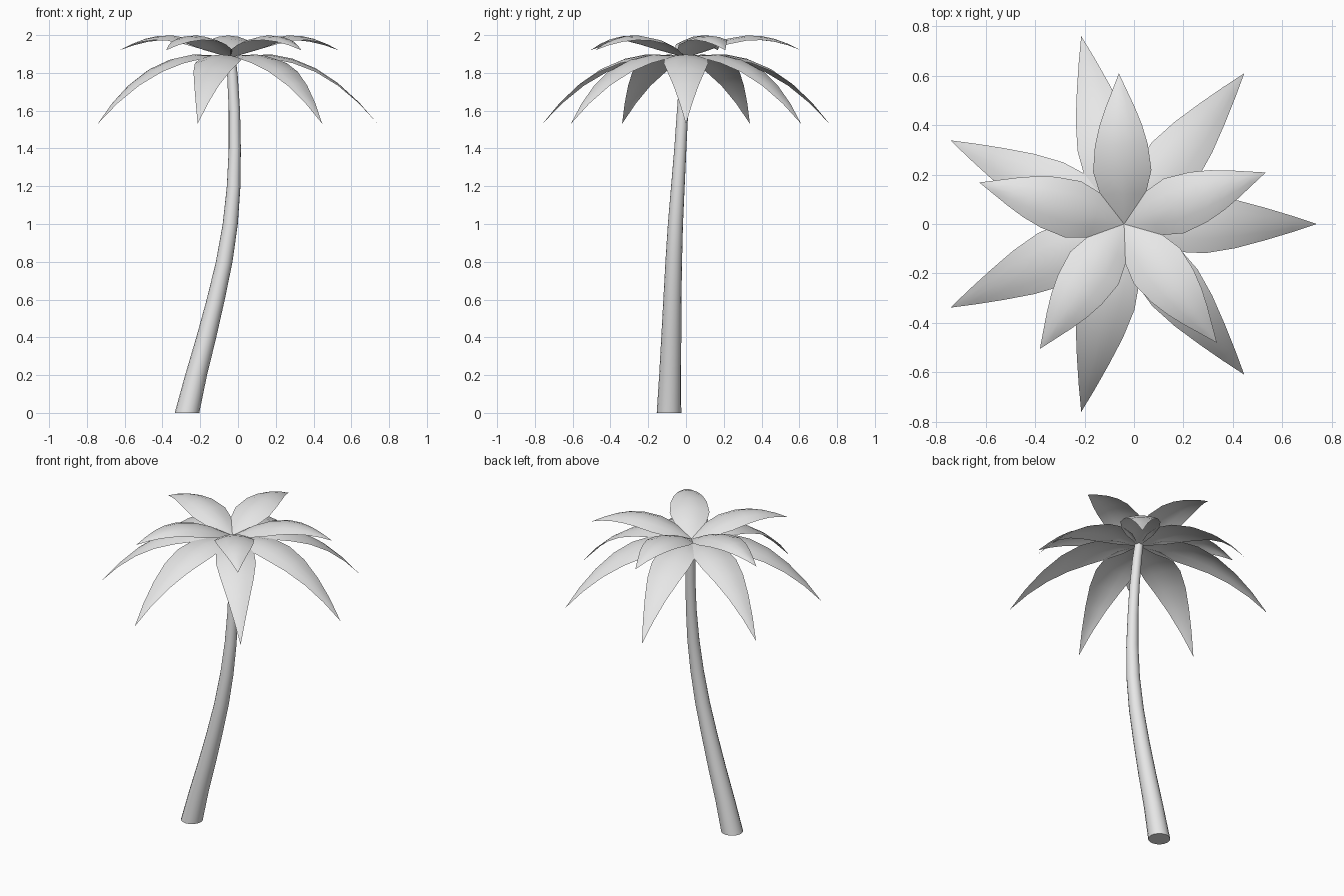
import bpy, bmesh, math
from mathutils import Vector

cube = bpy.data.objects.get("Cube")
if cube:
    bpy.data.objects.remove(cube, do_unlink=True)

grey = bpy.data.materials.new("light grey")
grey.use_nodes = True
grey.diffuse_color = (0.8, 0.8, 0.8, 1)
grey.node_tree.nodes["Principled BSDF"].inputs["Base Color"].default_value = (0.8, 0.8, 0.8, 1)


def finish(bm, name):
    mesh = bpy.data.meshes.new(name)
    bm.to_mesh(mesh)
    bm.free()
    mesh.materials.append(grey)
    ob = bpy.data.objects.new(name, mesh)
    bpy.context.collection.objects.link(ob)
    bpy.ops.object.select_all(action='DESELECT')
    ob.select_set(True)
    bpy.context.view_layer.objects.active = ob
    bpy.ops.object.shade_smooth_by_angle(angle=math.radians(50))
    return ob


# Trunk: leaning, tapering rings (x, y, z, radius)
SIDES = 16
path = [(-.27, -.09, 0, .065), (-.222, -.084, .2, .058), (-.168, -.078, .4, .053),
        (-.118, -.072, .6, .048), (-.073, -.065, .8, .044), (-.041, -.056, 1, .04),
        (-.023, -.043, 1.2, .036), (-.017, -.03, 1.4, .032), (-.019, -.018, 1.6, .03),
        (-.029, -.007, 1.78, .028), (-.038, 0, 1.88, .026)]
bm = bmesh.new()
rings = []
for x, y, z, r in path:
    angles = [math.tau * i / SIDES for i in range(SIDES)]
    rings.append([bm.verts.new((x + r * math.cos(a), y + r * math.sin(a), z)) for a in angles])
for low, high in zip(rings, rings[1:]):
    for i in range(SIDES):
        j = (i + 1) % SIDES
        bm.faces.new((low[i], low[j], high[j], high[i]))
bm.faces.new(rings[0][::-1])
bm.faces.new(rings[-1])
finish(bm, "trunk")


# Fronds: thin curved sheets, sections are (distance out, height, half width)
def frond(name, sections, angle, droop):
    out = Vector((math.cos(angle), math.sin(angle), 0))
    side = Vector((-out.y, out.x, 0))
    hub = Vector((-.04, 0, 0))
    bm = bmesh.new()
    rows = []
    for r, z, w in sections:
        spans = (-1, -.5, 0, .5, 1) if w else (0,)
        rows.append([bm.verts.new(hub + out * r + side * w * s
                                  + Vector((0, 0, z - droop * w * s * s))) for s in spans])
    for a, b in zip(rows, rows[1:]):
        for i in range(4):
            if len(a) == 1:
                bm.faces.new((a[0], b[i], b[i + 1]))
            elif len(b) == 1:
                bm.faces.new((a[i], b[0], a[i + 1]))
            else:
                bm.faces.new((a[i], b[i], b[i + 1], a[i + 1]))
    finish(bm, name)


lower = [(0, 1.875, 0), (.12, 1.895, .08), (.22, 1.897, .113), (.33, 1.875, .118),
         (.45, 1.825, .098), (.57, 1.745, .066), (.68, 1.645, .033), (.78, 1.53, 0)]
upper = [(0, 1.88, 0), (.12, 1.945, .092), (.215, 1.98, .118), (.32, 1.998, .107),
         (.4, 1.995, .086), (.47, 1.98, .06), (.54, 1.954, .03), (.61, 1.92, 0)]
for k in range(7):
    frond(f"lower_frond_{k + 1}", lower, math.tau * k / 7, .2)
for k in range(5):
    frond(f"upper_frond_{k + 1}", upper, math.radians(20 + 72 * k), .25)
